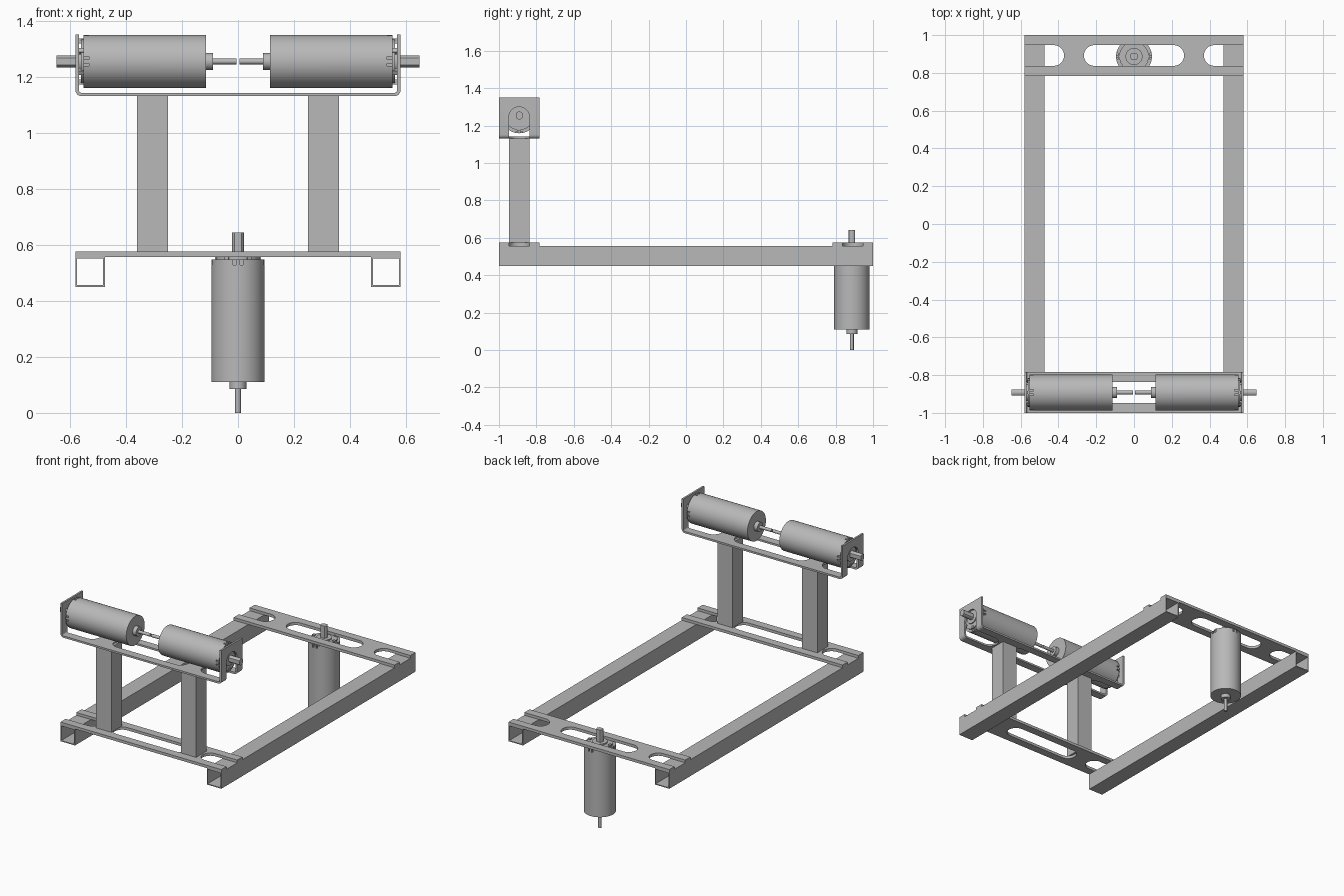
import bpy, bmesh
from math import pi, sin, cos, radians
from mathutils import Matrix, Vector

scene_cube = bpy.data.objects.get("Cube")
if scene_cube:
    bpy.data.objects.remove(scene_cube, do_unlink=True)

steel = bpy.data.materials.new("grey_steel")
steel.use_nodes = True
grey = (0.48, 0.48, 0.48, 1)
steel.diffuse_color = grey
steel.node_tree.nodes["Principled BSDF"].inputs["Base Color"].default_value = grey


def finish(name, bm, smooth=False):
    bmesh.ops.recalc_face_normals(bm, faces=bm.faces)
    mesh = bpy.data.meshes.new(name)
    bm.to_mesh(mesh)
    bm.free()
    mesh.materials.append(steel)
    obj = bpy.data.objects.new(name, mesh)
    bpy.context.collection.objects.link(obj)
    if smooth:
        activate(obj)
        bpy.ops.object.shade_smooth_by_angle(angle=radians(30))
    return obj


def activate(obj):
    bpy.ops.object.select_all(action='DESELECT')
    obj.select_set(True)
    bpy.context.view_layer.objects.active = obj


def prism(name, pts, axis, lo, hi, smooth=False):
    """Extrude a 2D outline along an axis."""
    place = {'x': lambda u, v, t: (t, u, v),
             'y': lambda u, v, t: (u, t, v),
             'z': lambda u, v, t: (u, v, t)}[axis]
    bm = bmesh.new()
    face = bm.faces.new([bm.verts.new(place(u, v, lo)) for u, v in pts])
    ext = bmesh.ops.extrude_face_region(bm, geom=[face])
    verts = [e for e in ext['geom'] if isinstance(e, bmesh.types.BMVert)]
    bmesh.ops.translate(bm, verts=verts, vec=Vector(place(0, 0, hi - lo)))
    return finish(name, bm, smooth)


def rect(u0, u1, v0, v1):
    return [(u0, v0), (u1, v0), (u1, v1), (u0, v1)]


def arc(cu, cv, r, a0, a1, n=16):
    return [(cu + r * cos(radians(a0 + (a1 - a0) * i / n)),
             cv + r * sin(radians(a0 + (a1 - a0) * i / n))) for i in range(n + 1)]


def cut(obj, cutters):
    for c in cutters:
        c.hide_render = True
        mod = obj.modifiers.new("cut", 'BOOLEAN')
        mod.operation = 'DIFFERENCE'
        mod.solver = 'EXACT'
        mod.object = c
        activate(obj)
        bpy.ops.object.modifier_apply(modifier=mod.name)
        bpy.data.objects.remove(c, do_unlink=True)
    activate(obj)
    bpy.ops.object.shade_smooth_by_angle(angle=radians(30))


HALF = 0.58      # half width of the frame
SLOT = 0.055     # half width of the slots
ROW = 0.892      # distance of each cross plate from the middle


def plate_slots(y, lo, hi):
    """Middle slot with round ends and two open end slots."""
    r = SLOT
    middle = arc(0.265 - r, y, r, -90, 90) + arc(r - 0.265, y, r, 90, 270)
    left = [(0.7, y + r)] + arc(0.37 + r, y, r, 90, 270) + [(0.7, y - r)]
    right = [(-u, v) for u, v in left]
    return [prism("slot_cutter", p, 'z', lo, hi) for p in (middle, left, right)]


# Hollow square side rails
for side, x in (("left", 0.5275), ("right", -0.5275)):
    rail = prism(side + "_rail", rect(x - 0.0525, x + 0.0525, 0.45, 0.557), 'y', -1, 1)
    bore = prism("bore_cutter", rect(x - 0.0465, x + 0.0465, 0.456, 0.551), 'y', -1.1, 1.1)
    cut(rail, [bore])

# Slotted cross plates
for end, y in (("front", -ROW), ("back", ROW)):
    plate = prism(end + "_cross_plate", rect(-HALF, HALF, y - 0.108, y + 0.108), 'z', 0.557, 0.575)
    cut(plate, plate_slots(y, 0.5, 0.65))

# Upright posts
for side, x in (("left", 0.305), ("right", -0.305)):
    prism(side + "_post", rect(x - 0.055, x + 0.055, -ROW - 0.054, -ROW + 0.054), 'z', 0.575, 1.131)

# Bent motor bracket with slots that run up the flanges
base, top, thick, bend = 1.13, 1.35, 0.012, 0.022
inner = bend - thick
half_outline = ([(HALF, top)] + arc(HALF - bend, base + bend, bend, 0, -90, 6))
half_inside = (arc(HALF - bend, base + bend, inner, -90, 0, 6) + [(HALF - thick, top)])
mirror = lambda pts: [(-u, v) for u, v in reversed(pts)]
bracket = prism("motor_bracket", half_outline + mirror(half_outline)
                + mirror(half_inside) + half_inside, 'y', -ROW - 0.108, -ROW + 0.108)
arch = [(-ROW - SLOT, 1.1), (-ROW + SLOT, 1.1)] + arc(-ROW, 1.245, SLOT, 0, 180)
cut(bracket, plate_slots(-ROW, 1.1, 1.2)
    + [prism("arch_cutter", arch, 'x', lo, lo + 0.15) for lo in (0.55, -0.7)])


def lathe(name, profile, steps=48):
    bm = bmesh.new()
    verts = [bm.verts.new((r, 0, z)) for r, z in profile]
    edges = [bm.edges.new(pair) for pair in zip(verts, verts[1:])]
    bmesh.ops.spin(bm, geom=verts + edges, axis=(0, 0, 1), cent=(0, 0, 0),
                   angle=2 * pi, steps=steps)
    bmesh.ops.remove_doubles(bm, verts=bm.verts, dist=1e-5)
    return finish(name, bm, True)


# Motor can, boss and thin shaft in one turned body
motor = lathe("lifting_motor", [(0, 0), (0.01, 0), (0.01, 0.085), (0.03, 0.085), (0.03, 0.11),
                                (0.095, 0.11), (0.095, 0.547), (0.078, 0.547), (0.078, 0.556),
                                (0.045, 0.556), (0.045, 0.564), (0, 0.564)])

# Paired vents in the rim of the can
vents = []
for k in range(4):
    for off in (-0.012, 0.012):
        vent = prism("vent_cutter", rect(0.085, 0.11, off - 0.005, off + 0.005), 'z', 0.527, 0.56)
        vent.data.transform(Matrix.Rotation(k * pi / 2, 4, 'Z'))
        vents.append(vent)
cut(motor, vents)

# Output shaft with two flats, and crimp lugs around the end cap
flat_round = [(u, max(-0.017, min(0.017, v))) for u, v in arc(0, 0, 0.021, 0, 352.5, 47)]
parts = [prism("output_shaft", flat_round, 'z', 0.56, 0.643, True)]
for k in range(6):
    lug = prism("lug", rect(0.064, 0.082, -0.008, 0.008), 'z', 0.54, 0.562)
    lug.data.transform(Matrix.Rotation(k * pi / 3, 4, 'Z'))
    parts.append(lug)
activate(motor)
for p in parts:
    p.select_set(True)
bpy.ops.object.join()
motor.location = (0, ROW - 0.005, 0)

# The same motor lies on each side of the bracket
for side, s in (("left", 1), ("right", -1)):
    twin = bpy.data.objects.new(side + "_motor", motor.data)
    bpy.context.collection.objects.link(twin)
    twin.location = (0.005 * s, -ROW, 1.254)
    twin.rotation_euler = (0, s * pi / 2, 0)
